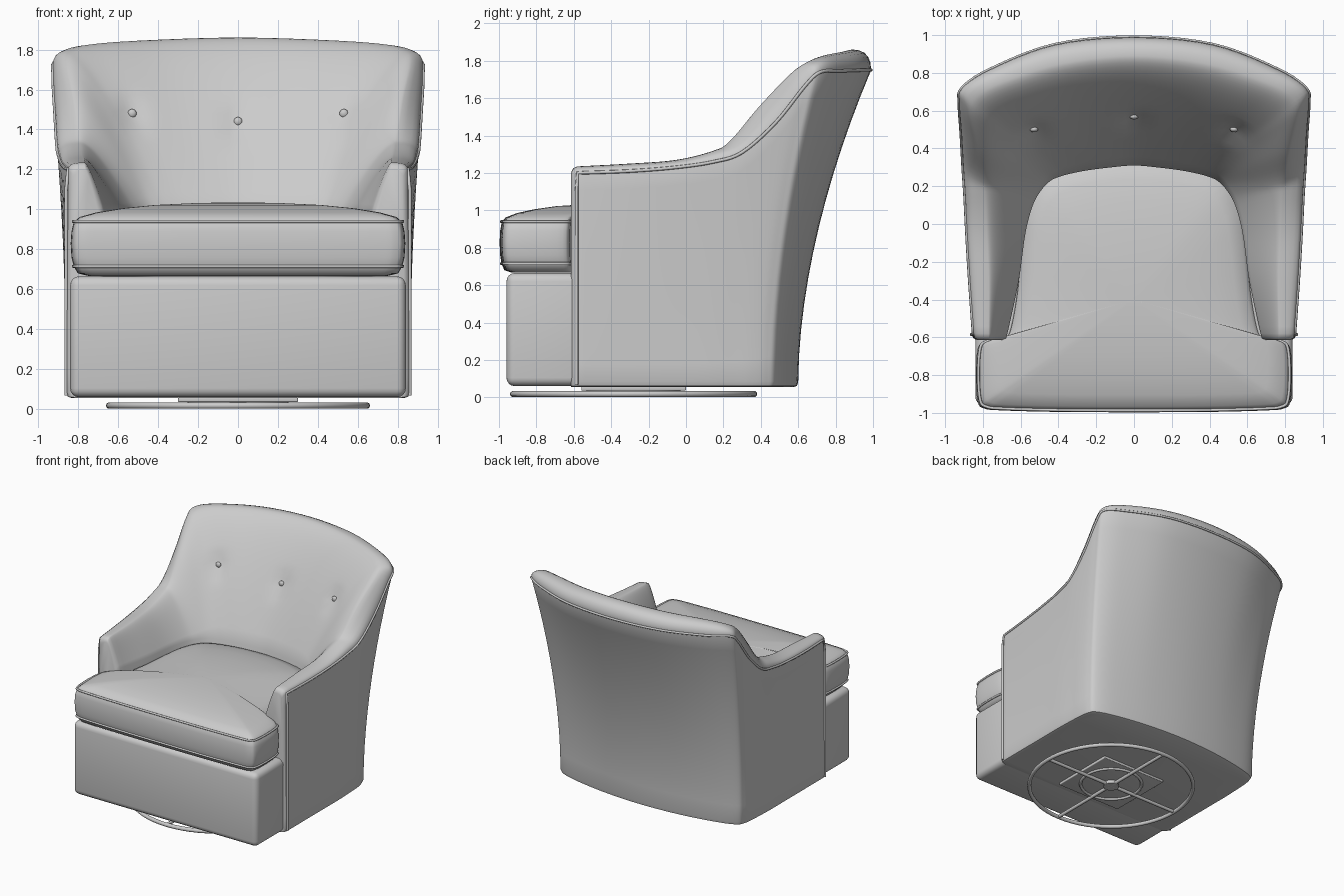
import bpy, bmesh, math
from mathutils import Vector
from mathutils.bvhtree import BVHTree

if "Cube" in bpy.data.objects:
    bpy.data.objects.remove(bpy.data.objects["Cube"])

fabric = bpy.data.materials.new("grey upholstery")
fabric.diffuse_color = (0.6, 0.6, 0.6, 1)
fabric.use_nodes = True
fabric.node_tree.nodes["Principled BSDF"].inputs["Base Color"].default_value = fabric.diffuse_color


def finish(ob, angle=50):
    if not ob.data.materials:
        ob.data.materials.append(fabric)
    if ob.type == 'MESH':
        bpy.ops.object.select_all(action='DESELECT')
        ob.select_set(True)
        bpy.context.view_layer.objects.active = ob
        bpy.ops.object.shade_smooth_by_angle(angle=math.radians(angle))
    return ob


def mesh_object(name, verts, faces, angle=50):
    me = bpy.data.meshes.new(name)
    me.from_pydata(verts, [], faces)
    bm = bmesh.new()
    bm.from_mesh(me)
    bmesh.ops.recalc_face_normals(bm, faces=bm.faces)
    bm.to_mesh(me)
    bm.free()
    ob = bpy.data.objects.new(name, me)
    bpy.context.collection.objects.link(ob)
    return finish(ob, angle)


def smooth_rows(rows, steps, closed=False):
    """Catmull-Rom through rows of numbers."""
    n, out = len(rows), []
    for i in range(n if closed else n - 1):
        ks = [(i + d) % n if closed else min(max(i + d, 0), n - 1) for d in (-1, 0, 1, 2)]
        a, b, c, d = (rows[k] for k in ks)
        for s in range(steps):
            t = s / steps
            out.append([0.5 * (2*q + (r-p)*t + (2*p-5*q+4*r-w)*t*t + (3*q-p-3*r+w)*t**3)
                        for p, q, r, w in zip(a, b, c, d)])
    if not closed:
        out.append(list(rows[-1]))
    return out


def piping(name, pts, radius=0.009, closed=False):
    cu = bpy.data.curves.new(name, 'CURVE')
    cu.dimensions = '3D'
    cu.bevel_depth = radius
    cu.bevel_resolution = 2
    cu.use_fill_caps = True
    sp = cu.splines.new('POLY')
    sp.points.add(len(pts) - 1)
    for p, q in zip(sp.points, pts):
        p.co = (*q, 1)
    sp.use_cyclic_u = closed
    ob = bpy.data.objects.new(name, cu)
    bpy.context.collection.objects.link(ob)
    return finish(ob)


def box(name, lo, hi, bevel):
    lo, hi = Vector(lo), Vector(hi)
    bpy.ops.mesh.primitive_cube_add(size=1, location=(lo + hi) / 2)
    ob = bpy.context.object
    ob.name = name
    ob.scale = hi - lo
    bpy.ops.object.transform_apply(location=False, rotation=False)
    m = ob.modifiers.new("round", 'BEVEL')
    m.width, m.segments = bevel, 4
    bpy.ops.object.modifier_apply(modifier="round")
    return finish(ob)


# --- Wrap-around shell: stations from right arm front to back centre
# bottom x,y | piping x,y,z | crest x,y,z | inner x,y at seat height
stations = [
    (.86, -.58, .85, -.58, 1.20, .77, -.58, 1.235, .67, -.58),
    (.86, -.30, .87, -.30, 1.21, .77, -.30, 1.25, .61, -.30),
    (.86, -.05, .885, -.05, 1.23, .78, -.05, 1.27, .575, -.05),
    (.86, .12, .895, .15, 1.26, .79, .15, 1.32, .535, .10),
    (.855, .25, .905, .30, 1.31, .80, .24, 1.375, .49, .18),
    (.85, .35, .915, .48, 1.47, .83, .40, 1.56, .44, .23),
    (.835, .43, .925, .64, 1.67, .87, .58, 1.74, .38, .255),
    (.80, .48, .91, .72, 1.74, .84, .67, 1.80, .32, .27),
    (.65, .53, .76, .82, 1.745, .70, .75, 1.83, .24, .285),
    (.35, .58, .42, .95, 1.75, .38, .85, 1.85, .12, .30),
    (0, .60, 0, .99, 1.75, 0, .89, 1.86, 0, .31)]
flip = (-1, 1, -1, 1, 1, -1, 1, 1, -1, 1)
stations += [tuple(a * f for a, f in zip(s, flip)) for s in stations[-2::-1]]
rows = smooth_rows(stations, 5)
buttons = [(-.53, 1.48), (0, 1.44), (.53, 1.48)]


def section(r):
    bx, by, wx, wy, wz, cx, cy, cz, ix, iy = r
    pts = [Vector((bx * .96, by * .96, .055)), Vector((bx * .99, by * .99, .062))]
    for k in range(13):                                   # flared outside
        t = k / 12
        f = t ** 1.8
        pts.append(Vector((bx + (wx-bx)*f, by + (wy-by)*f, .085 + (wz-.085)*t)))
    w, c, i = Vector((wx, wy, wz)), Vector((cx, cy, cz)), Vector((ix, iy, 1.0))

    def bez(a, m, b, n):
        return [a*(1-t)**2 + m*2*t*(1-t) + b*t*t for t in (k / n for k in range(1, n + 1))]
    pts += bez(w, Vector((wx, wy, cz)), c, 5)             # rolled rim
    for p in bez(c, Vector((cx + (ix-cx)*.25, cy + (iy-cy)*.25, cz)), i, 18):
        for x, z in buttons:                              # tufting dimples
            p.y += .03 * math.exp(-((p.x-x)**2 + (p.z-z)**2) / .004)
        pts.append(p)
    return pts + [Vector((ix, iy, .6))]


def arm_end(sec, squeeze, drop, y):
    s = 1 if sec[5].x > 0 else -1
    return [Vector((s*.76 + (p.x - s*.76)*squeeze, y, p.z - (drop if p.z > .9 else 0))) for p in sec]


secs = [section(r) for r in rows]
secs = ([arm_end(secs[0], .72, .035, -.615), arm_end(secs[0], .92, .01, -.604)] + secs +
        [arm_end(secs[-1], .92, .01, -.604), arm_end(secs[-1], .72, .035, -.615)])
m, n = len(secs[0]), len(secs)
verts = [p for s in secs for p in s]
faces = [(a*m + b, a*m + b + 1, (a+1)*m + b + 1, (a+1)*m + b) for a in range(n-1) for b in range(m-1)]
faces += [tuple(range(m)), tuple(range((n-1)*m, n*m)), tuple(a*m for a in range(n))]
shell = mesh_object("arm_and_back_shell", verts, faces)

# Piping along the rim and down both arm fronts
rim = [Vector(r[2:5]) for r in rows]
down = [Vector((.86, -.585, z)) for z in (.07, .4, .8, 1.1)]
piping("shell_piping", down + rim + [Vector((-p.x, p.y, p.z)) for p in down[::-1]])

# Buttons sit on the inner back
tree = BVHTree.FromPolygons(verts, faces)
for k, (x, z) in enumerate(buttons):
    hit = tree.ray_cast(Vector((x, -.2, z)), Vector((0, 1, 0)))[0]
    bpy.ops.mesh.primitive_uv_sphere_add(segments=16, ring_count=10, radius=.022, location=hit)
    bpy.context.object.name = f"button_{k + 1}"
    bpy.context.object.scale.y = .7
    finish(bpy.context.object)

# --- T-shaped seat cushion, lofted from its outline
half = [(0, -.995), (.4, -.993), (.7, -.985), (.79, -.975), (.825, -.94), (.835, -.8), (.825, -.66),
        (.79, -.625), (.70, -.61), (.665, -.55), (.63, -.35), (.605, -.1), (.57, .1), (.48, .25), (.25, .33), (0, .35)]
outline = smooth_rows(half + [(-x, y) for x, y in half[-2:0:-1]], 4, True)
layers = [(.6, .68), (.9, .668), (.96, .68), (.985, .715), (.998, .76), (1.003, .83), (.998, .89), (.985, .935),
          (.95, .962), (.85, .985), (.7, 1.005), (.5, 1.022), (.25, 1.032), (.05, 1.035)]


def ring(s, z):
    return [Vector((x * s, -.4 + (y + .4) * s, z)) for x, y in outline]


c = len(outline)
verts = [p for s, z in layers for p in ring(s, z)]
faces = [(a*c + b, a*c + (b+1) % c, (a+1)*c + (b+1) % c, (a+1)*c + b) for a in range(len(layers)-1) for b in range(c)]
faces += [tuple(range(c)), tuple(range((len(layers)-1)*c, len(layers)*c))]
mesh_object("seat_cushion", verts, faces, 60)
piping("cushion_top_piping", ring(.987, .94), .008, True)
piping("cushion_bottom_piping", ring(.987, .715), .008, True)

# --- Front base under the cushion
box("front_base", (-.84, -.96, .06), (.84, -.5, .665), .045)

# --- Swivel foot: floor ring, cross bars, hub and plate
Y = -.28
for name, R, r, z in (("floor_ring", .645, .016, .018), ("swivel_ring", .24, .012, .034)):
    bpy.ops.mesh.primitive_torus_add(major_radius=R, minor_radius=r, major_segments=64,
                                     minor_segments=10, location=(0, Y, z))
    bpy.context.object.name = name
    finish(bpy.context.object)
piping("cross_bar_side", [(-.645, Y, .02), (.645, Y, .02)], .014)
piping("cross_bar_length", [(0, Y - .645, .02), (0, Y + .645, .02)], .014)
bpy.ops.mesh.primitive_cylinder_add(vertices=32, radius=.06, depth=.05, location=(0, Y, .033))
bpy.context.object.name = "swivel_hub"
finish(bpy.context.object)
box("swivel_plate", (-.3, Y - .28, .036), (.3, Y + .28, .06), .006)
